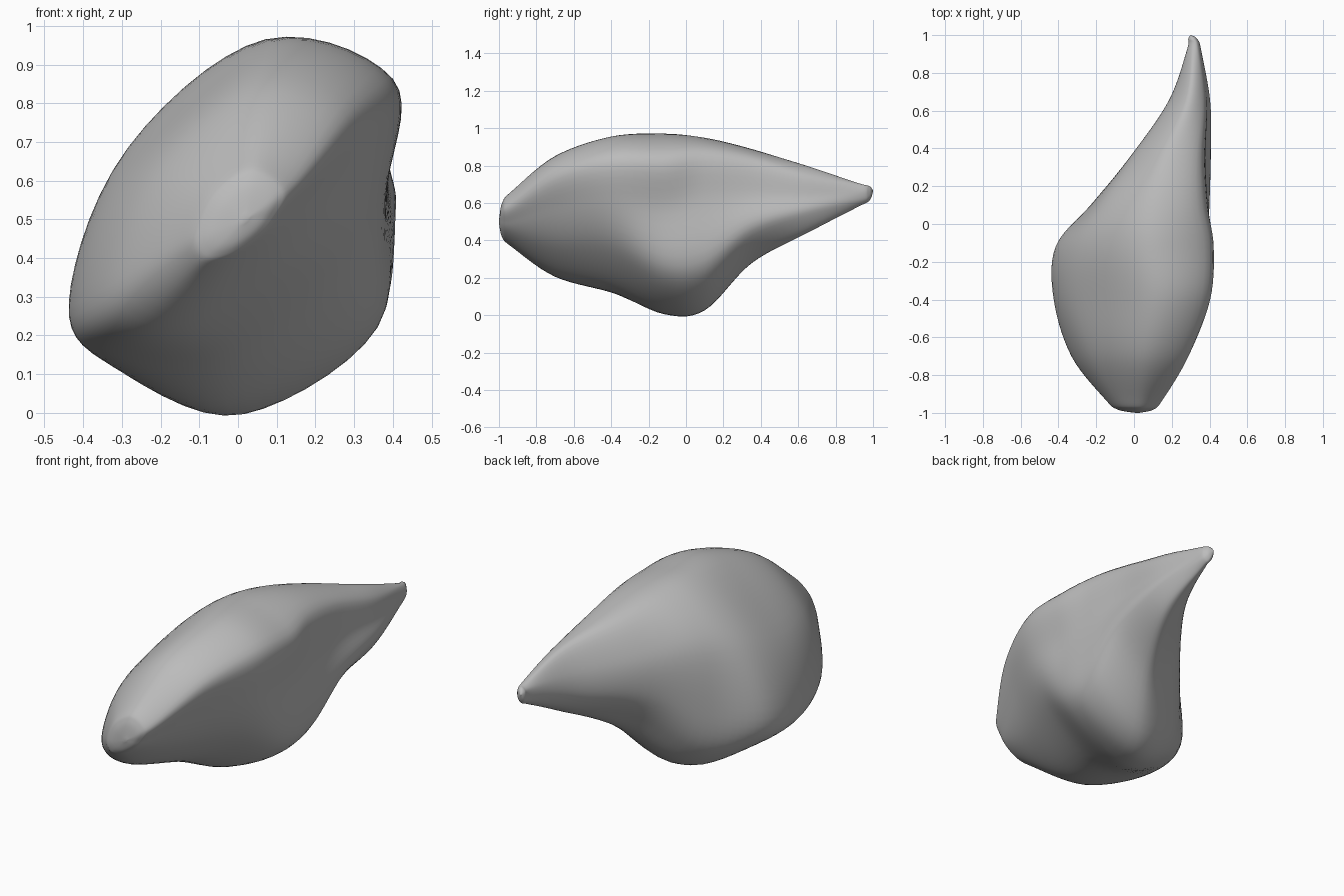
import bpy, bmesh
from mathutils import Vector

cube = bpy.data.objects.get("Cube")
if cube:
    bpy.data.objects.remove(cube)

STEPS = 7


def blend(p0, p1, p2, p3, t):
    """Catmull-Rom point between p1 and p2."""
    return (p1 + (p2 - p0) * (t / 2)
            + (p0 * 2 - p1 * 5 + p2 * 4 - p3) * (t * t / 2)
            + (p1 * 3 - p0 - p2 * 3 + p3) * (t ** 3 / 2))


def closed_curve(points):
    count = len(points)
    return [blend(*(points[(i + k) % count] for k in (-1, 0, 1, 2)), s / STEPS)
            for i in range(count) for s in range(STEPS)]


def open_curve(points):
    ends = [points[0]] + points + [points[-1]]
    return [blend(*ends[i:i + 4], s / STEPS)
            for i in range(len(points) - 1) for s in range(STEPS)] + [points[-1]]


def section(y, *points):
    return closed_curve([Vector((x, y, z)) for x, z in points])


def rounded_end(ring, tip):
    """Rings that shrink from a section to a blunt tip."""
    tip = Vector(tip)
    rings = []
    for width, depth in ((.62, .25), (.06, 0)):
        rings.append([Vector((tip.x + (p.x - tip.x) * width,
                              tip.y + (p.y - tip.y) * depth,
                              tip.z + (p.z - tip.z) * width)) for p in ring])
    return rings


# Sections from front to back; each runs from the low left rim over the top,
# down the hollow right side and back along the keel
sections = [
    section(-.93, (-.12, .37), (-.15, .44), (-.09, .58), (.04, .665),
            (.15, .6), (.11, .5), (.05, .43), (-.04, .375)),
    section(-.7, (-.27, .22), (-.33, .33), (-.22, .62), (.05, .845),
            (.28, .77), (.23, .57), (.11, .38), (-.1, .225)),
    section(-.4, (-.33, .15), (-.425, .28), (-.3, .63), (.08, .945),
            (.38, .86), (.37, .62), (.25, .36), (-.04, .14)),
    section(-.12, (-.3, .11), (-.415, .3), (-.27, .7), (.07, .965),
            (.4, .86), (.385, .58), (.34, .23), (-.02, .01)),
    section(.1, (-.17, .13), (-.23, .35), (-.17, .72), (.08, .94),
            (.36, .88), (.385, .62), (.37, .25), (.06, .03)),
    section(.35, (.06, .36), (-.02, .5), (.0, .7), (.15, .88),
            (.35, .84), (.38, .64), (.395, .45), (.2, .28)),
    section(.65, (.24, .47), (.185, .56), (.2, .68), (.28, .795),
            (.37, .75), (.39, .64), (.4, .55), (.33, .445)),
    section(.92, (.29, .6), (.28, .64), (.285, .68), (.31, .705),
            (.34, .7), (.355, .66), (.35, .61), (.32, .58)),
]
front = rounded_end(sections[0], (.02, -1, .5))
back = rounded_end(sections[-1], (.3, 1, .665))
rings = front[::-1] + sections + back

# Skin the rings into one smooth stone body with a curved horn
columns = [open_curve(list(column)) for column in zip(*rings)]
bm = bmesh.new()
grid = [[bm.verts.new(p) for p in column] for column in columns]
for left, right in zip(grid, grid[1:] + grid[:1]):
    for i in range(len(left) - 1):
        bm.faces.new((left[i], right[i], right[i + 1], left[i + 1]))
for end in (0, -1):
    bm.faces.new([column[end] for column in grid])
bmesh.ops.recalc_face_normals(bm, faces=bm.faces)
for face in bm.faces:
    face.smooth = True

mesh = bpy.data.meshes.new("horned_stone")
bm.to_mesh(mesh)
bm.free()
stone = bpy.data.objects.new("horned_stone", mesh)
bpy.context.collection.objects.link(stone)

# Plain grey finish
grey = bpy.data.materials.new("stone_grey")
grey.use_nodes = True
colour = (.5, .5, .5, 1)
grey.diffuse_color = colour
grey.node_tree.nodes["Principled BSDF"].inputs["Base Color"].default_value = colour
mesh.materials.append(grey)
